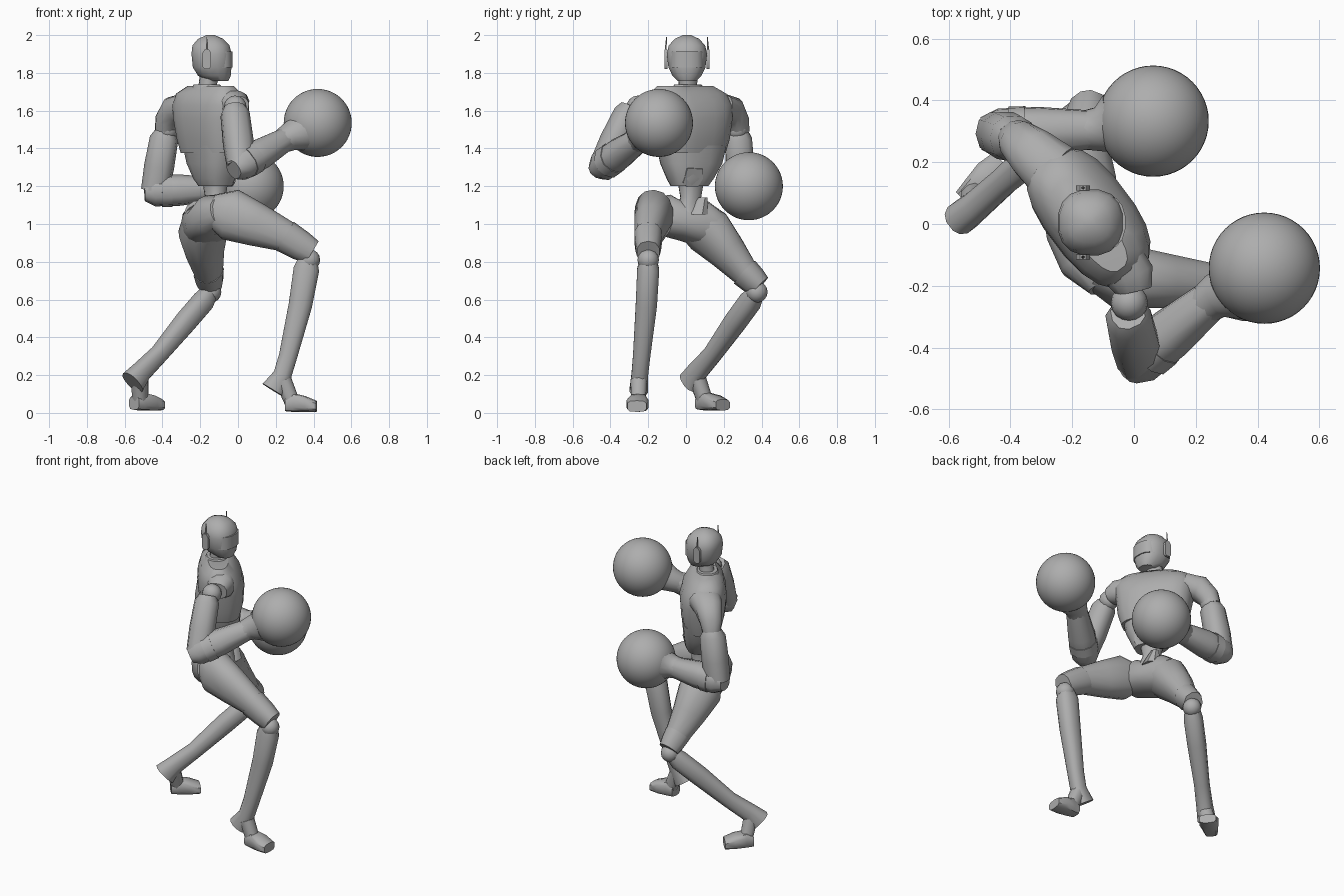
import bpy, bmesh
from math import cos, sin, pi
from mathutils import Vector, Matrix

if "Cube" in bpy.data.objects:
    bpy.data.objects.remove(bpy.data.objects["Cube"])

grey = bpy.data.materials.new("plain grey")
grey.use_nodes = True
grey.diffuse_color = (0.42, 0.42, 0.42, 1)
grey.node_tree.nodes["Principled BSDF"].inputs["Base Color"].default_value = grey.diffuse_color

ACROSS = Vector((-0.6, 0.8, 0))     # shoulder line
HIPS_ACROSS = Vector((-0.4, 0.92, 0))
HIPS_AHEAD = Vector((0.92, 0.4, 0))
UP = Vector((0, 0, 1))


def finish(name, bm, angle=0.75):
    bmesh.ops.recalc_face_normals(bm, faces=bm.faces)
    mesh = bpy.data.meshes.new(name)
    bm.to_mesh(mesh)
    bm.free()
    mesh.materials.append(grey)
    obj = bpy.data.objects.new(name, mesh)
    bpy.context.collection.objects.link(obj)
    bpy.ops.object.select_all(action='DESELECT')
    obj.select_set(True)
    bpy.context.view_layer.objects.active = obj
    bpy.ops.object.shade_smooth_by_angle(angle=angle)


def loft(name, rings, ref, sides=12, power=0.85, axis=None):
    """Skin rings of (centre, half width along ref, half depth), square to the path or to axis."""
    bm = bmesh.new()
    centres = [Vector(r[0]) for r in rings]
    loops = []
    for i, (_, a, b) in enumerate(rings):
        t = axis or (centres[min(i + 1, len(rings) - 1)] - centres[max(i - 1, 0)]).normalized()
        u = Vector(ref)
        u = (u - t * u.dot(t)).normalized()
        v = t.cross(u)
        loop = []
        for k in range(sides):
            c, s = cos(2 * pi * (k + .5) / sides), sin(2 * pi * (k + .5) / sides)
            c, s = [(1 if q > 0 else -1) * abs(q) ** power for q in (c, s)]
            loop.append(bm.verts.new(centres[i] + u * a * c + v * b * s))
        loops.append(loop)
    for lo, hi in zip(loops, loops[1:]):
        for k in range(sides):
            n = (k + 1) % sides
            bm.faces.new((lo[k], lo[n], hi[n], hi[k]))
    bm.faces.new(loops[0])
    bm.faces.new(loops[-1])
    finish(name, bm)


def stack(name, levels, ref, sides=12, power=0.85):
    """Loft of level slices given as (x, y, z, half width, half depth)."""
    loft(name, [((x, y, z), a, b) for x, y, z, a, b in levels], ref, sides, power, UP)


def ball(name, centre, radius, segments=16):
    bm = bmesh.new()
    bmesh.ops.create_uvsphere(bm, u_segments=segments, v_segments=segments // 2, radius=radius,
                              matrix=Matrix.Translation(centre))
    finish(name, bm, 1.0)


def plate(name, outline, centre, right, up, thick):
    """Flat polygon with thickness, drawn in the right/up plane."""
    right, up = Vector(right).normalized(), Vector(up).normalized()
    out = right.cross(up)
    bm = bmesh.new()
    pts = [Vector(centre) + right * p + up * q for p, q in outline]
    face = bm.faces.new([bm.verts.new(p) for p in pts])
    ext = bmesh.ops.extrude_face_region(bm, geom=[face])
    bmesh.ops.translate(bm, vec=out * thick,
                        verts=[g for g in ext["geom"] if isinstance(g, bmesh.types.BMVert)])
    finish(name, bm)


# Head, neck and collar
stack("head", [(-.1, .005, 1.757, .05, .05), (-.125, .005, 1.785, .078, .088),
               (-.137, .005, 1.83, .1, .104), (-.14, .005, 1.9, .108, .108),
               (-.143, .005, 1.945, .098, .1), (-.145, .005, 1.98, .066, .068),
               (-.145, .005, 2.0, .022, .022)], (0, 1, 0), 16)
loft("visor", [((-.1, .005, z), .09, .073) for z in (1.828, 1.912)], (0, 1, 0), 16)
stack("neck", [(-.165, .01, 1.68, .06, .055), (-.16, .01, 1.74, .048, .045),
               (-.145, .01, 1.81, .055, .05)], ACROSS)
stack("collar", [(-.165, .01, 1.70, .1, .08), (-.165, .01, 1.738, .075, .062)], ACROSS)
ear = [(-.022, -.04), (-.012, -.052), (.012, -.052), (.022, -.04),
       (.022, .035), (.01, .052), (-.01, .052), (-.022, .035)]
for side in (-1, 1):
    y = .005 + side * .104
    plate("ear_cover", ear, (-.165, y, 1.872), (-side, 0, 0), UP, .016)
    loft("antenna", [((-.165, y + side * .01, 1.9), .006, .006),
                     ((-.165, y + side * .004, 1.99), .002, .002)], (1, 0, 0), 6)

# Torso
stack("chest", [(-.14, .025, 1.375, .2, .115), (-.14, .025, 1.45, .222, .132),
                (-.145, .025, 1.56, .238, .143), (-.15, .02, 1.63, .25, .132),
                (-.155, .01, 1.69, .23, .105), (-.145, -.005, 1.73, .175, .062)],
      ACROSS, 20, .75)
stack("ribs", [(-.12, .018, 1.2, .1, .075), (-.125, .022, 1.24, .125, .095),
               (-.135, .028, 1.32, .172, .108), (-.14, .028, 1.415, .195, .12)],
      HIPS_ACROSS + ACROSS, 16, .75)
buckle = [(-.055, -.03), (-.035, -.05), (.035, -.05), (.055, -.01), (.05, .045), (-.04, .05)]
plate("belly_plate", buckle, Vector((-.12, .0, 1.25)) + HIPS_AHEAD * .09, HIPS_ACROSS,
      UP + HIPS_AHEAD * .3, .009)
stack("waist", [(-.12, .02, 1.06, .085, .07), (-.12, .025, 1.14, .055, .05),
                (-.12, .025, 1.22, .07, .06)], ACROSS)

# Hips
loft("pelvis", [((-.09, -.2, 1.07), .06, .07), ((-.125, -.12, 1.05), .115, .11),
                ((-.155, -.02, 1.01), .13, .095), ((-.175, .09, 1.0), .125, .12),
                ((-.18, .15, .97), .11, .1)], (1, 0, .2), 16)
stack("hip_tab", [(-.09, .06, 1.05, .06, .06), (-.09, .09, 1.14, .025, .022)], (0, 1, 0), 8)


def leg(name, thigh, knee, shin, ref):
    loft(name + "_thigh", thigh, ref, 14, .9)
    # Overlapping knee guard on the last stretch of the thigh
    a, b = Vector(thigh[-2][0]), Vector(thigh[-1][0])
    w, d = thigh[-2][1] + .004, thigh[-2][2] + .004
    loft(name + "_knee_guard", [(a, w, d), (a.lerp(b, .6), w * .92, d * .9),
                                (b, w * .8, d * .77)], ref, 10)
    ball(name + "_knee", knee, .057)
    loft(name + "_shin", shin, ref, 12)


def foot(name, ankle, heel, toe, across):
    heel, toe = Vector(heel), Vector(toe)
    loft(name + "_ankle", [(ankle, .045, .045), (heel.lerp(toe, .25) + UP * .04, .04, .04)],
         across, 10)
    # Sole lying flat, taller at the instep
    loft(name, [(heel + UP * .04, .04, .036), (heel.lerp(toe, .25) + UP * .05, .048, .05),
                (heel.lerp(toe, .65) + UP * .042, .06, .042),
                (toe + UP * .03, .052, .03)], across, 10, .6, (toe - heel).normalized())


leg("lead_leg",
    [((-.13, -.14, 1.07), .07, .09), ((-.04, -.17, 1.05), .105, .138),
     ((.1, -.185, .995), .09, .115), ((.25, -.2, .935), .073, .085),
     ((.392, -.2, .85), .056, .06)],
    (.378, -.2, .81),
    [((.37, -.2, .82), .045, .05), ((.362, -.2, .76), .06, .07),
     ((.33, -.21, .57), .058, .064), ((.265, -.235, .3), .047, .05),
     ((.235, -.245, .2), .045, .05), ((.185, -.25, .12), .05, .066)], (0, 1, 0))
foot("lead_foot", (.24, -.25, .17), (.25, -.25, .005), (.415, -.26, .005), (0, 1, 0))

leg("rear_leg",
    [((-.17, .03, 1.04), .12, .1), ((-.185, .12, .96), .12, .135),
     ((-.175, .22, .85), .095, .105), ((-.155, .31, .745), .07, .078),
     ((-.145, .39, .67), .055, .055)],
    (-.145, .375, .64),
    [((-.15, .37, .64), .045, .045), ((-.185, .34, .59), .058, .06),
     ((-.28, .26, .48), .057, .06), ((-.42, .14, .31), .047, .05),
     ((-.51, .06, .22), .05, .056), ((-.558, .022, .16), .055, .072)],
    (.6, -.8, 0))
foot("rear_foot", (-.52, .06, .18), (-.55, .075, .012), (-.42, .195, .012), (.7, -.7, 0))


def arm(name, shoulder, upper, elbow, wrist, glove):
    ball(name + "_shoulder", shoulder, .06)
    top, elbow, wrist, glove = map(Vector, (upper, elbow, wrist, glove))
    bend = (wrist - elbow).cross(elbow - top)
    loft(name + "_upper", [(top, .055, .055), (top.lerp(elbow, .12), .074, .076),
                           (top.lerp(elbow, .6), .078, .08), (elbow, .07, .074)], bend, 10)
    fore = (wrist - elbow).normalized()
    loft(name + "_forearm", [(elbow - fore * .055, .054, .052), (elbow, .08, .082),
                             (elbow.lerp(wrist, .45), .081, .083),
                             (wrist, .064, .064)], bend, 10)
    # Raised band beside the elbow
    loft(name + "_band", [(elbow.lerp(wrist, .12), .085, .087),
                          (elbow.lerp(wrist, .3), .085, .087)], bend, 10)
    loft(name + "_cuff", [(wrist - fore * .02, .064, .064), (wrist + fore * .03, .074, .074),
                          (glove - fore * .12, .1, .1)], bend, 16, 1)
    ball(name + "_glove", glove, .18, 48)


arm("lead_arm", (-.015, -.255, 1.62), (-.02, -.29, 1.62), (.015, -.44, 1.31),
    (.245, -.25, 1.445), (.422, -.143, 1.535))
arm("rear_arm", (-.375, .27, 1.5), (-.385, .275, 1.49), (-.44, .295, 1.175),
    (-.14, .305, 1.185), (.062, .333, 1.2))

# Shoulder caps
loft("lead_shoulder_cap", [((-.06, -.1, 1.635), .08, .085), ((-.01, -.17, 1.63), .075, .08),
                           ((0, -.215, 1.625), .052, .06)], UP, 12)
loft("rear_shoulder_cap", [((-.26, .17, 1.62), .1, .075), ((-.33, .23, 1.6), .085, .08),
                           ((-.37, .265, 1.54), .07, .068), ((-.385, .28, 1.48), .055, .055)],
     (.8, .6, 0), 12)
